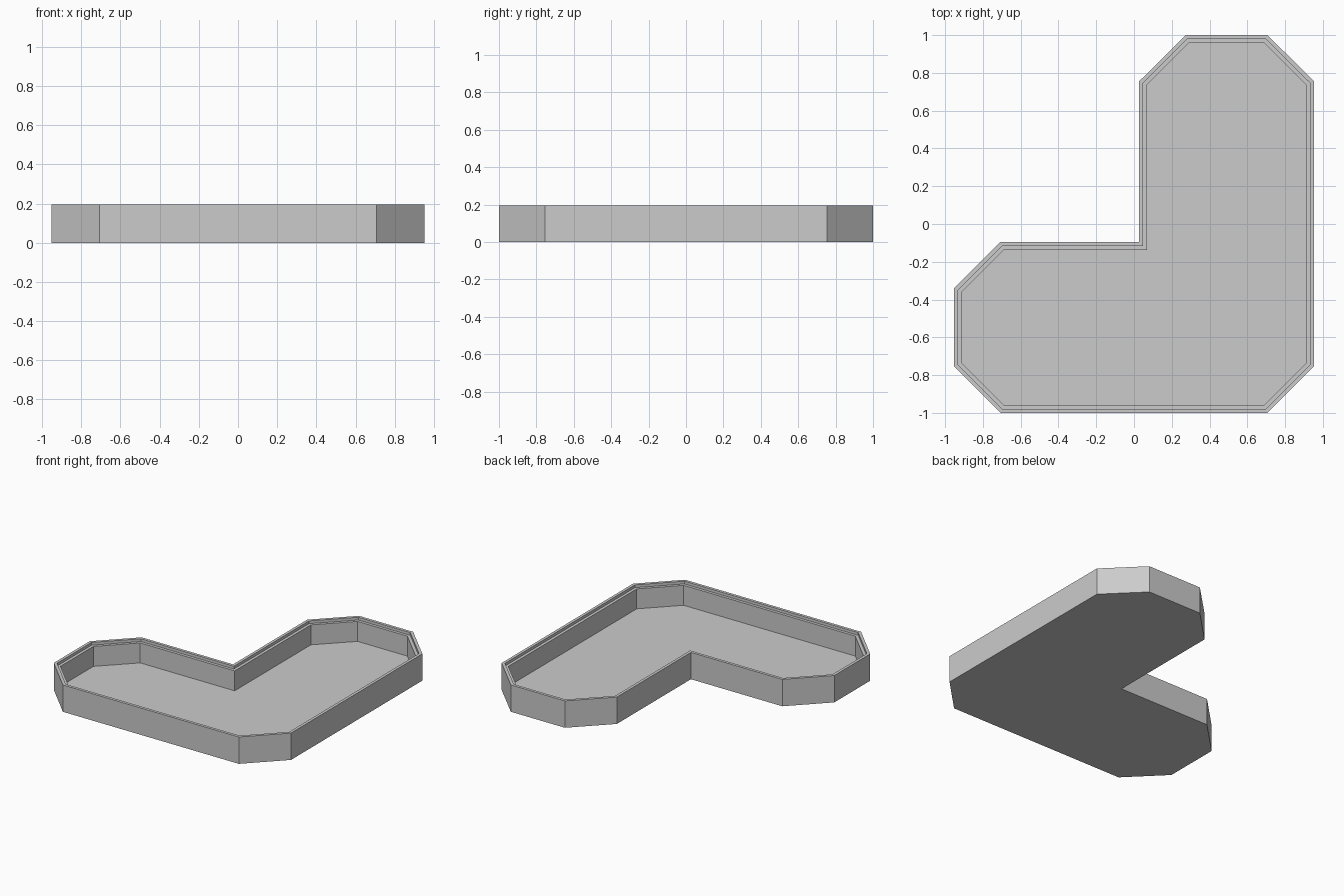
import bpy
import bmesh
from mathutils import Vector

if "Cube" in bpy.data.objects:
    bpy.data.objects.remove(bpy.data.objects["Cube"])

# Outer plan of the L-shaped tray, counter-clockwise
OUTLINE = [Vector(p) for p in (
    (-0.953, -0.753), (-0.707, -1), (0.707, -1), (0.953, -0.753),
    (0.953, 0.755), (0.707, 1), (0.273, 1), (0.027, 0.755),
    (0.027, -0.095), (-0.707, -0.095), (-0.953, -0.341))]
HEIGHT, LEDGE, FLOOR = 0.195, 0.175, 0.03
STEP = 0.021  # width of the rim and of the ledge


def inset(points, d):
    """Offset a closed outline inwards by d with mitred corners."""
    result = []
    for i, p in enumerate(points):
        a = (p - points[i - 1]).normalized()
        b = (points[(i + 1) % len(points)] - p).normalized()
        na, nb = Vector((-a.y, a.x)), Vector((-b.y, b.x))
        result.append(p + (na + nb) * d / (1 + na.dot(nb)))
    return result


grey = bpy.data.materials.new("light grey")
grey.diffuse_color = (0.6, 0.6, 0.6, 1)
grey.use_nodes = True
grey.node_tree.nodes["Principled BSDF"].inputs["Base Color"].default_value = grey.diffuse_color

# Section from underside, up the outer wall, over the stepped rim, to the floor
section = [(0, 0), (0, HEIGHT), (STEP, HEIGHT), (STEP, LEDGE),
           (2 * STEP, LEDGE), (2 * STEP, FLOOR)]

bm = bmesh.new()
rings = [[bm.verts.new((p.x, p.y, z)) for p in inset(OUTLINE, d)]
         for d, z in section]
for low, high in zip(rings, rings[1:]):
    for i in range(len(low)):
        j = (i + 1) % len(low)
        bm.faces.new((low[i], low[j], high[j], high[i]))
bm.faces.new(rings[0][::-1])  # underside
bm.faces.new(rings[-1])       # tray floor
bmesh.ops.recalc_face_normals(bm, faces=bm.faces)

mesh = bpy.data.meshes.new("tray")
bm.to_mesh(mesh)
bm.free()
mesh.materials.append(grey)
bpy.context.collection.objects.link(bpy.data.objects.new("tray", mesh))
